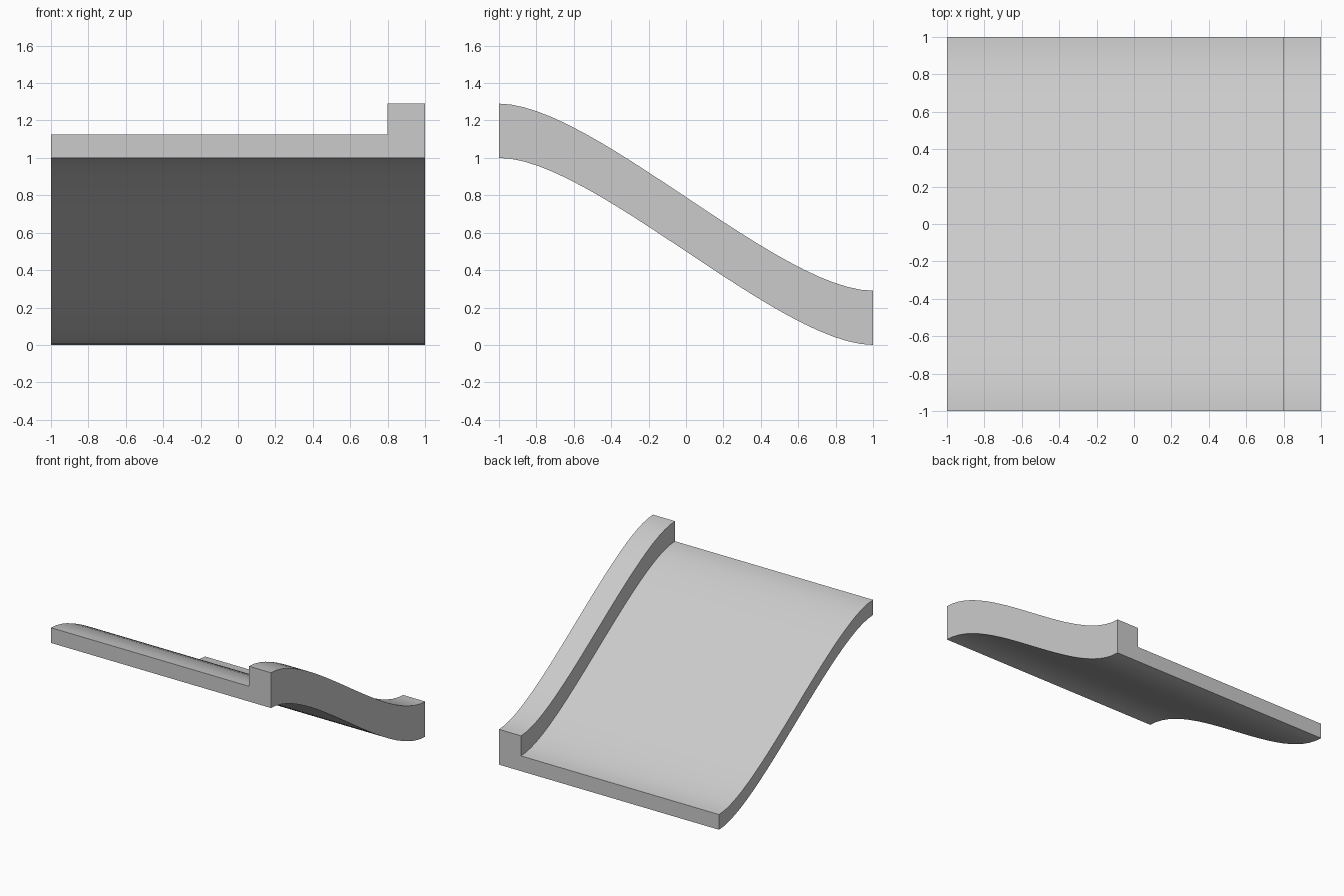
import bpy, bmesh

if "Cube" in bpy.data.objects:
    bpy.data.objects.remove(bpy.data.objects["Cube"])

SEGMENTS = 24
HANDLE = 0.5


def slope_point(t):
    # S-shaped bezier falling from the front (high) to the back (low)
    a, b, c, d = (1-t)**3, 3*(1-t)**2*t, 3*(1-t)*t**2, t**3
    return -a - b*(1-HANDLE) + c*(1-HANDLE) + d, a + b


# L-shaped cross-section: thin deck with a raised rail on the right
section = [(-1, 0), (0.8, 0), (1, 0), (1, 0.29), (0.8, 0.29), (0.8, 0.125), (-1, 0.125)]

bm = bmesh.new()
rings = []
for i in range(SEGMENTS + 1):
    y, z = slope_point(i / SEGMENTS)
    rings.append([bm.verts.new((x, y, z + h)) for x, h in section])

# Sweep along the slope
n = len(section)
for r0, r1 in zip(rings, rings[1:]):
    for j in range(n):
        k = (j + 1) % n
        bm.faces.new((r0[j], r0[k], r1[k], r1[j]))

# End caps
for ring in (rings[0], rings[-1]):
    bm.faces.new([ring[j] for j in (0, 1, 5, 6)])
    bm.faces.new([ring[j] for j in (1, 2, 3, 4, 5)])
bmesh.ops.recalc_face_normals(bm, faces=bm.faces)

mesh = bpy.data.meshes.new("curved_ramp")
bm.to_mesh(mesh)
bm.free()
ramp = bpy.data.objects.new("curved_ramp", mesh)
bpy.context.collection.objects.link(ramp)
bpy.context.view_layer.objects.active = ramp
ramp.select_set(True)
bpy.ops.object.shade_smooth_by_angle(angle=0.52)
